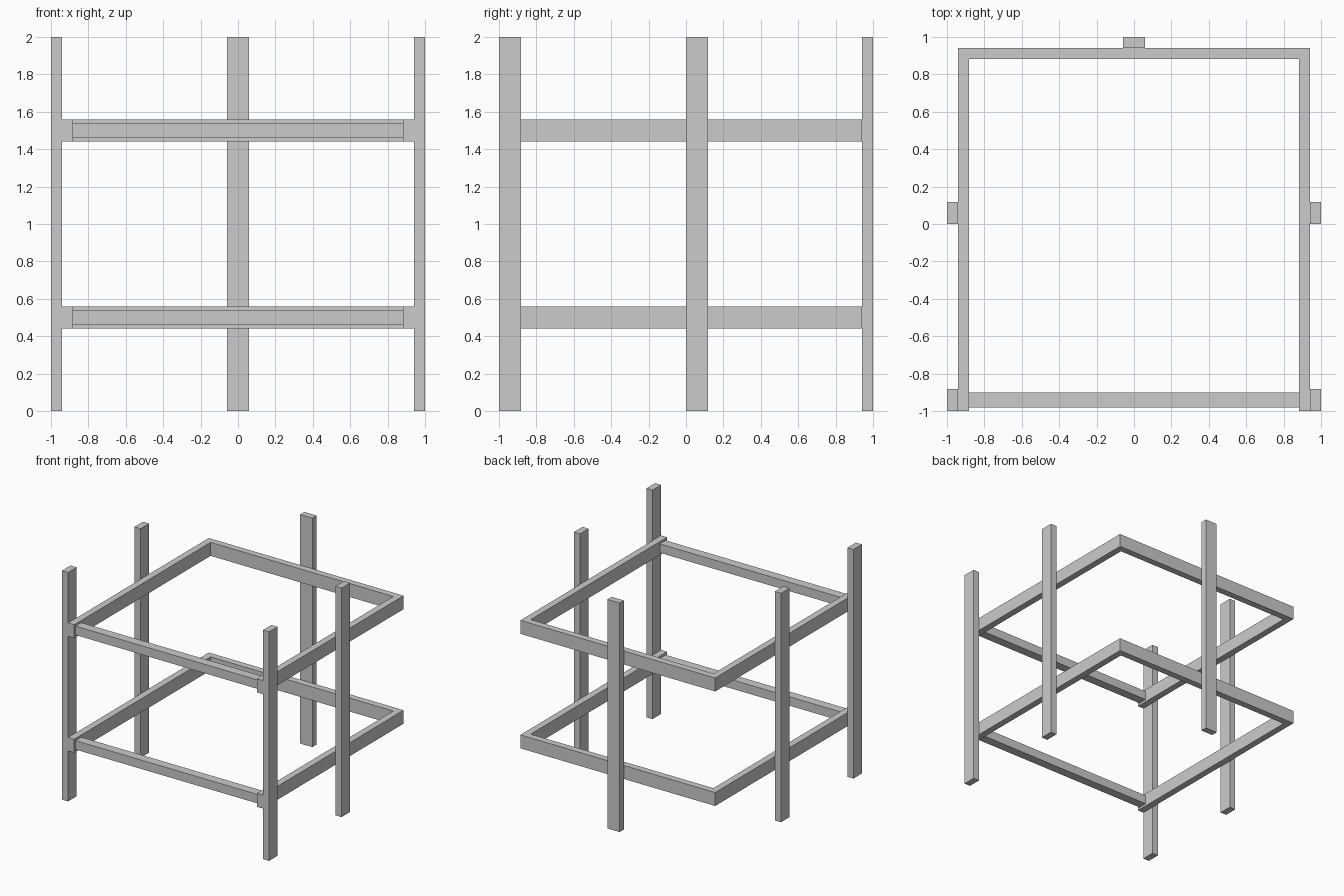
import bpy, bmesh

if "Cube" in bpy.data.objects:
    bpy.data.objects.remove(bpy.data.objects["Cube"])

T = 2 / 34          # plank thickness
W = 2 * T           # plank width


def prism(name, outline, z0, z1):
    """Extrude a flat xy outline from z0 to z1."""
    bm = bmesh.new()
    face = bm.faces.new([bm.verts.new((x, y, z0)) for x, y in outline])
    top = bmesh.ops.extrude_face_region(bm, geom=[face])["geom"]
    verts = [v for v in top if isinstance(v, bmesh.types.BMVert)]
    bmesh.ops.translate(bm, verts=verts, vec=(0, 0, z1 - z0))
    bmesh.ops.recalc_face_normals(bm, faces=bm.faces)
    mesh = bpy.data.meshes.new(name)
    bm.to_mesh(mesh)
    bm.free()
    obj = bpy.data.objects.new(name, mesh)
    bpy.context.collection.objects.link(obj)
    return obj


def box(name, x0, x1, y0, y1, z0, z1):
    return prism(name, [(x0, y0), (x1, y0), (x1, y1), (x0, y1)], z0, z1)


# Upright posts: a front and a middle pair on the sides, one at the back
for side, x0 in (("left", -1), ("right", 1 - T)):
    box(f"{side}_front_post", x0, x0 + T, -1, -1 + W, 0, 2)
    box(f"{side}_middle_post", x0, x0 + T, 0, W, 0, 2)
box("back_post", -T, T, 1 - T, 1, 0, 2)

# Two levels of rails
o, i = 1 - T, 1 - 2 * T
for level, z in (("lower", 0.5), ("upper", 1.5)):
    # U-shaped frame along the sides and back
    prism(f"{level}_frame",
          [(-o, -1), (-i, -1), (-i, i), (i, i), (i, -1), (o, -1), (o, o), (-o, o)],
          z - T, z + T)
    # Thinner square bar across the front
    box(f"{level}_front_bar", -i, i, -0.98, -0.90, z - 0.039, z + 0.039)
